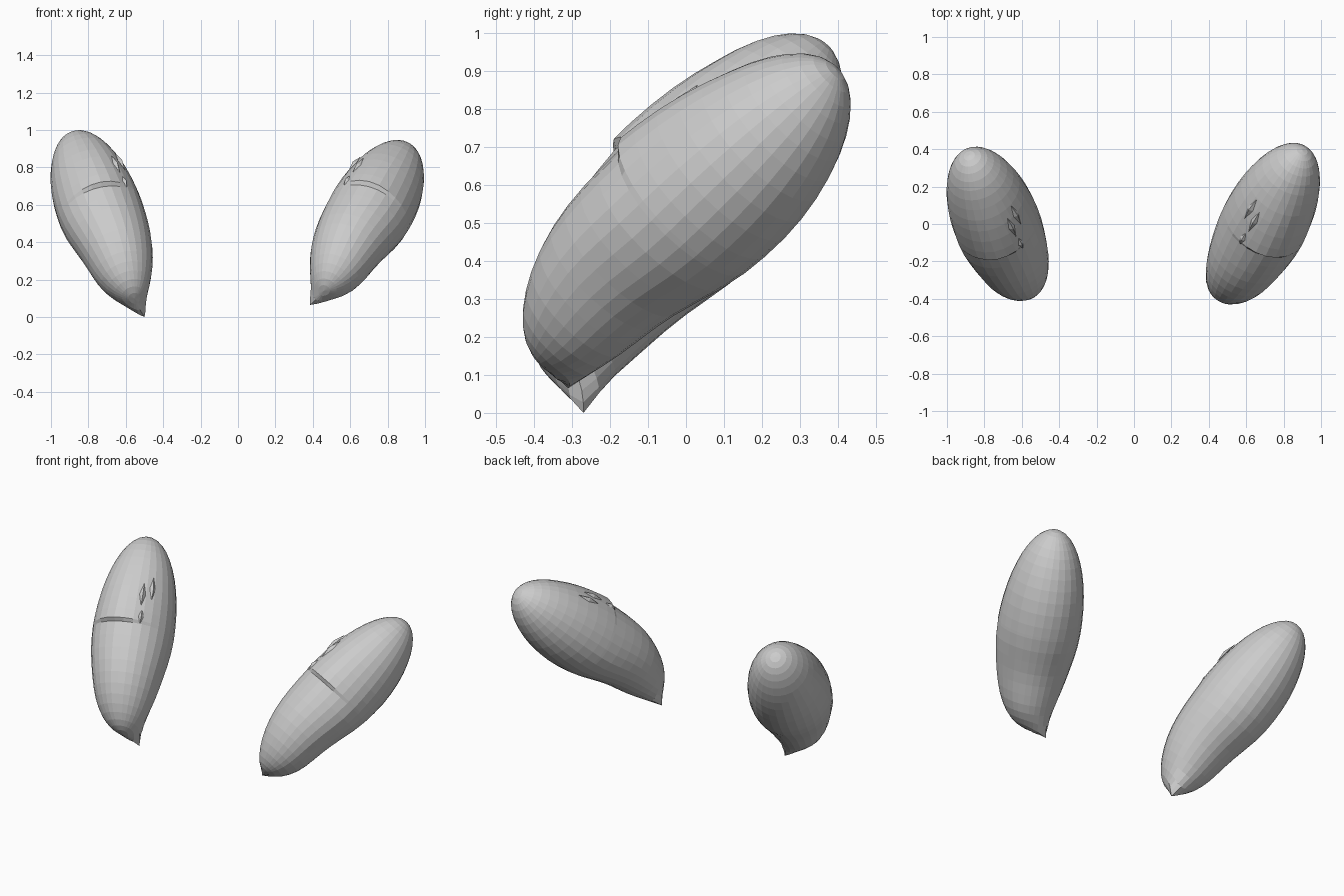
import bpy, bmesh, math
from mathutils import Vector

if "Cube" in bpy.data.objects:
    bpy.data.objects.remove(bpy.data.objects["Cube"])

SEGS, RINGS = 28, 24
LONG, WIDE = 0.587, 0.244


def make_pod(name, side, centre, axis, tip, dent):
    c, a, tip = Vector(centre), Vector(axis).normalized(), Vector(tip)
    # local frame: f points up and to the front, g points to the inner side
    f = Vector((0, -1, 1))
    f = (f - a * f.dot(a)).normalized()
    g = a.cross(f).normalized()
    if g.x * side > 0:
        g = -g

    # long egg body, flattened on its outer underside, lower end bent inward
    def surface(t, phi, lift=0.0):
        r = WIDE * math.sqrt(max(0.0, 1 - t * t))
        low = max(0.0, -t)
        bend = math.sin(math.pi * low) ** 2
        r *= 1 - 0.04 * bend
        under = max(0.0, math.cos(phi - math.pi - 0.5))
        r *= 1 - dent * under * math.exp(-((t + 0.3) / 0.5) ** 2)
        d = f * math.cos(phi) + g * math.sin(phi) * 0.955
        shift = f * 0.018 * bend + g * (0.01 * bend + 0.025 * low ** 3)
        return c + a * (LONG * t) + d * (r + lift) + shift

    # raised lip on the front where the upper half overlaps the lower half
    def lip(t, phi):
        if t < 0.015:
            return 0.0
        return 0.022 * math.exp(-(phi / 0.6) ** 2) * max(0.0, 1 - t / 0.6)

    levels = [-math.cos(math.pi * i / RINGS) for i in range(1, RINGS)]
    levels = sorted([t for t in levels if abs(t) > 0.03] + [0.0, 0.03])
    bm = bmesh.new()
    rows = []
    for t in levels:
        row = []
        for j in range(SEGS):
            phi = 2 * math.pi * j / SEGS
            if phi > math.pi:
                phi -= 2 * math.pi
            row.append(bm.verts.new(surface(t, phi, lip(t, phi))))
        rows.append(row)
    bottom = bm.verts.new(surface(-1, 0))
    top = bm.verts.new(surface(1, 0))
    for j in range(SEGS):
        k = (j + 1) % SEGS
        bm.faces.new((bottom, rows[0][k], rows[0][j]))
        bm.faces.new((top, rows[-1][j], rows[-1][k]))
        for lo, hi in zip(rows, rows[1:]):
            bm.faces.new((lo[j], lo[k], hi[k], hi[j]))

    # pointed beak pulled out of the lower end
    rel = tip - c
    perp = rel - a * rel.dot(a)
    base = c - a * (0.9 * LONG) + perp * 0.55
    nearest = min(bm.verts, key=lambda v: (v.co - base).length)
    pull = tip - nearest.co
    start = nearest.co.copy()
    for v in bm.verts:
        v.co += pull * math.exp(-((v.co - start).length / 0.055) ** 1.3)
    nearest.co = tip

    # small folded flakes beside the inner end of the lip
    for t0, t1, phi in ((0.0, 0.14, 0.62), (0.18, 0.42, 0.58), (0.26, 0.5, 0.82)):
        m = (t0 + t1) / 2
        p = [surface(t0, phi, 0.006), surface(m, phi - 0.08, 0.004),
             surface(t1, phi, 0.006), surface(m, phi + 0.08, 0.004)]
        ridge = bm.verts.new(surface(m, phi, 0.02))
        ring = [bm.verts.new(q) for q in p]
        for i in range(4):
            bm.faces.new((ring[i], ring[(i + 1) % 4], ridge))

    bmesh.ops.recalc_face_normals(bm, faces=bm.faces)
    mesh = bpy.data.meshes.new(name)
    bm.to_mesh(mesh)
    bm.free()
    ob = bpy.data.objects.new(name, mesh)
    bpy.context.collection.objects.link(ob)


# two pods leaning outward and back
make_pod("right_pod", 1, (0.695, 0.0, 0.523), (0.35, 0.673, 0.65), (0.385, -0.31, 0.065), 0.17)
make_pod("left_pod", -1, (-0.733, 0.0, 0.537), (-0.253, 0.626, 0.736), (-0.5, -0.27, 0.0), 0.12)
